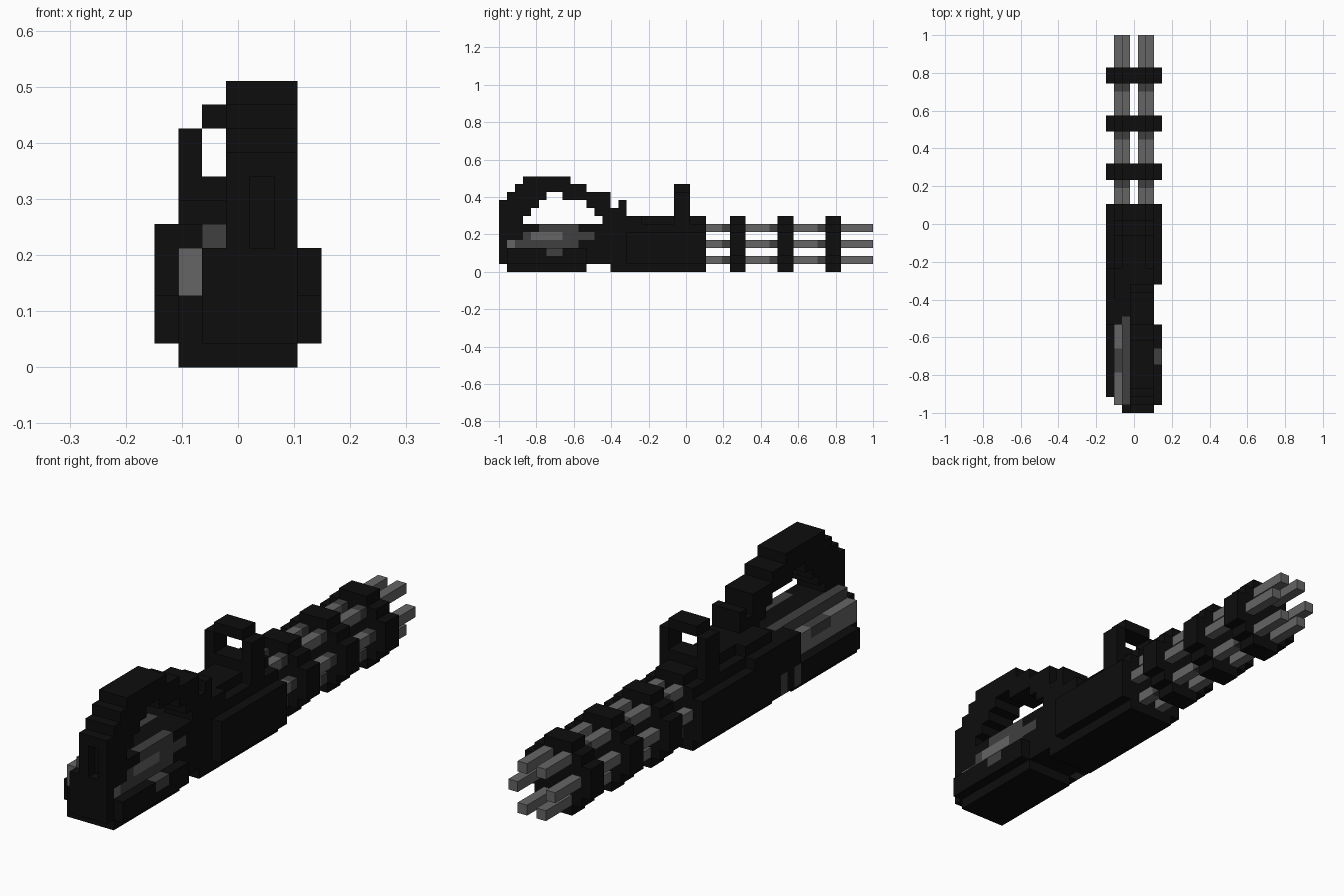
import bpy, bmesh, math
from mathutils import Vector

if "Cube" in bpy.data.objects:
    bpy.data.objects.remove(bpy.data.objects["Cube"], do_unlink=True)

V = 2 / 47                                  # block size
ORIGIN = Vector((-3.5 * V, -1.0, 0.0))


def material(name, value):
    m = bpy.data.materials.new(name)
    m.diffuse_color = (value, value, value, 1)
    m.use_nodes = True
    b = m.node_tree.nodes["Principled BSDF"]
    b.inputs["Base Color"].default_value = (value, value, value, 1)
    b.inputs["Roughness"].default_value = 0.8
    return m


MATS = {"black": material("black metal", 0.004),
        "dark": material("dark grey metal", 0.05),
        "light": material("light grey metal", 0.13)}
cells = {}                                  # block -> (part, colour)


def fill(part, colour, xs, ys, zs):
    """Fill an inclusive range of blocks; later fills override earlier ones."""
    for i in range(xs[0], xs[1] + 1):
        for j in range(ys[0], ys[1] + 1):
            for k in range(zs[0], zs[1] + 1):
                cells[i, j, k] = (part, colour)


def disc(part, ys):
    """Seven-block round disc."""
    for k, inset in enumerate((2, 1, 0, 0, 0, 1, 2)):
        fill(part, "black", (inset, 6 - inset), ys, (k, k))


# Six barrels in a ring
for n, (i, k) in enumerate(((2, 5), (4, 5), (1, 3), (5, 3), (2, 1), (4, 1))):
    fill("barrel_%d" % (n + 1), "light", (i, i), (26, 46), (k, k))
    for j in (28, 34, 40):
        fill("barrel_%d" % (n + 1), "dark", (i, i), (j, j), (k, k))

# Barrel clamps
for n, j in enumerate((29, 35, 41)):
    disc("barrel_clamp_%d" % (n + 1), (j, j + 1))

# Main housing
B = "main_housing"
fill(B, "black", (1, 5), (14, 25), (0, 0))
fill(B, "black", (0, 5), (11, 25), (1, 4))
fill(B, "black", (6, 6), (16, 25), (1, 4))
fill(B, "black", (1, 5), (11, 25), (5, 5))
fill(B, "black", (0, 0), (11, 17), (5, 5))
fill(B, "black", (2, 4), (14, 25), (6, 6))
fill(B, "black", (1, 5), (14, 17), (6, 6))
for j in (11, 13):
    fill(B, "dark", (0, 0), (j, j), (1, 2))

# Rear base with side ledges
R = "rear_base"
fill(R, "black", (1, 5), (1, 10), (0, 0))
fill(R, "black", (1, 5), (1, 10), (1, 2))
fill(R, "black", (0, 0), (2, 10), (1, 2))
fill(R, "black", (6, 6), (1, 10), (1, 2))
fill(R, "black", (2, 5), (0, 0), (1, 4))
fill(R, "black", (2, 5), (1, 10), (3, 5))
fill(R, "black", (3, 5), (0, 0), (5, 5))
fill(R, "dark", (6, 6), (6, 7), (2, 2))

# Grey mechanism on both sides of the base
fill("right_mechanism", "light", (1, 1), (1, 11), (3, 4))
fill("right_mechanism", "dark", (1, 1), (5, 7), (4, 4))
fill("right_mechanism", "dark", (2, 2), (1, 11), (5, 5))
fill("left_mechanism", "dark", (5, 5), (2, 9), (3, 3))
fill("left_mechanism", "light", (5, 5), (1, 1), (3, 3))
fill("left_mechanism", "dark", (5, 5), (3, 11), (4, 4))
fill("left_mechanism", "light", (5, 5), (4, 7), (4, 4))
fill("left_mechanism", "dark", (5, 5), (5, 9), (5, 5))

# Arched carrying handle, as runs of blocks per layer
ARCH = {6: ((0, 2), (13, 15)), 7: ((0, 3), (12, 15)), 8: ((0, 4), (11, 13), (15, 15)),
        9: ((1, 5), (8, 13)), 10: ((2, 10),), 11: ((3, 8),)}
for k, runs in ARCH.items():
    for run in runs:
        fill("carrying_handle", "black", (3, 5), run, (k, k))
for k in (5, 6, 7):                         # slot in the back of the handle
    cells.pop((4, 0, k), None)

# Sight loop on top
S = "sight_loop"
fill(S, "black", (1, 5), (22, 23), (7, 7))
fill(S, "black", (2, 4), (22, 23), (10, 10))
for i in (1, 5):
    fill(S, "black", (i, i), (22, 23), (6, 9))

# Turn each part's exposed block sides into a mesh
for part in sorted({c[0] for c in cells.values()}):
    bm = bmesh.new()
    names, verts = [], {}
    for cell, (owner, colour) in cells.items():
        if owner != part:
            continue
        if colour not in names:
            names.append(colour)
        for axis in range(3):
            for side in (0, 1):
                near = list(cell)
                near[axis] += 2 * side - 1
                if tuple(near) in cells:
                    continue
                loop = []
                for a, b in ((0, 0), (1, 0), (1, 1), (0, 1)):
                    p = list(cell)
                    p[axis] += side
                    p[(axis + 1) % 3] += a
                    p[(axis + 2) % 3] += b
                    p = tuple(p)
                    if p not in verts:
                        verts[p] = bm.verts.new(ORIGIN + Vector(p) * V)
                    loop.append(verts[p])
                face = bm.faces.new(loop if side else loop[::-1])
                face.material_index = names.index(colour)
    # Merge flat areas of one colour
    bmesh.ops.dissolve_limit(bm, angle_limit=math.radians(1), verts=bm.verts[:],
                             edges=bm.edges[:], delimit={'MATERIAL'})
    mesh = bpy.data.meshes.new(part)
    bm.to_mesh(mesh)
    bm.free()
    for name in names:
        mesh.materials.append(MATS[name])
    bpy.context.collection.objects.link(bpy.data.objects.new(part, mesh))
